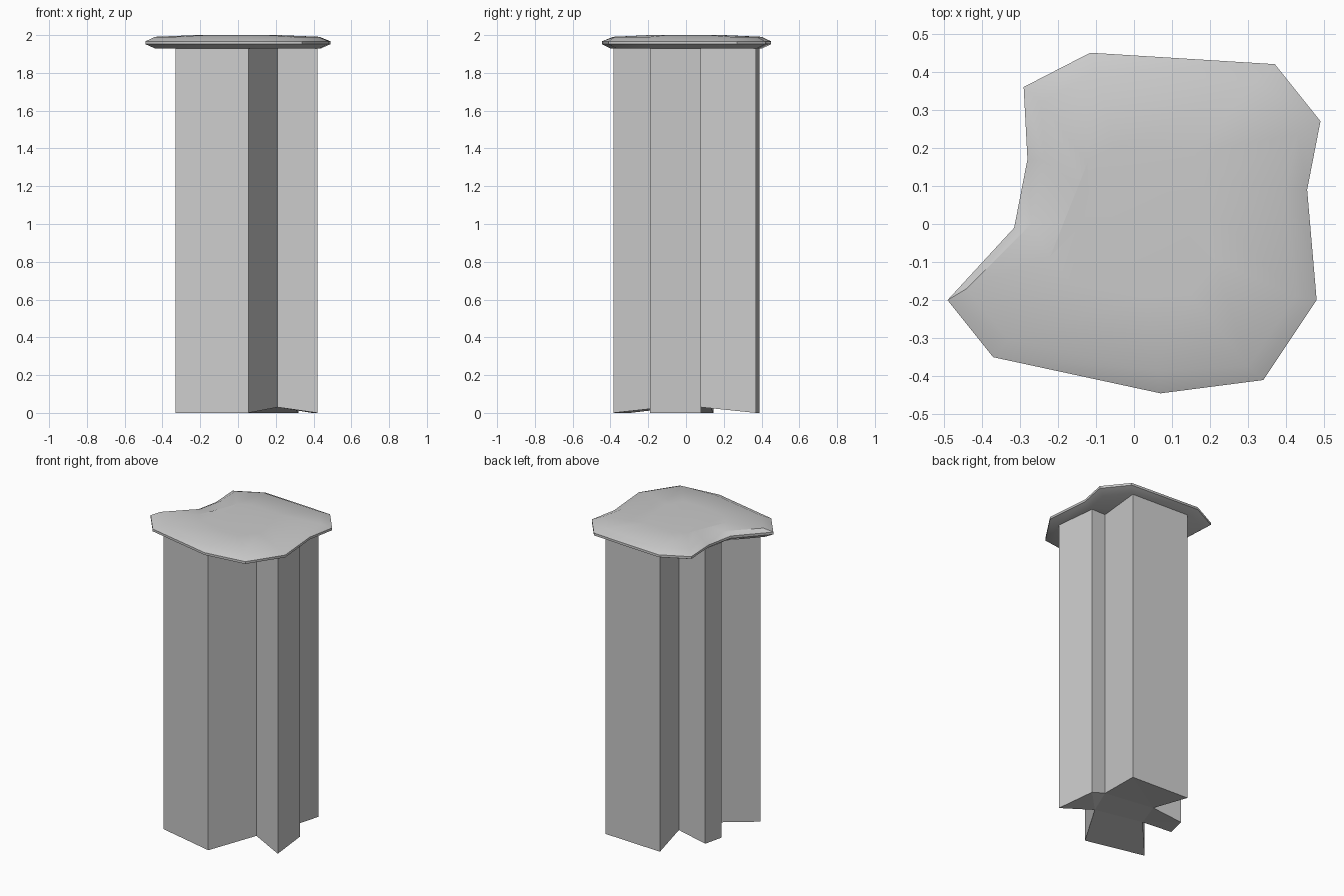
import bpy, bmesh

if "Cube" in bpy.data.objects:
    bpy.data.objects.remove(bpy.data.objects["Cube"])


def loft(name, rings, smooth=False):
    """Skin a stack of equal-length closed rings and cap both ends."""
    bm = bmesh.new()
    loops = [[bm.verts.new(p) for p in ring] for ring in rings]
    n = len(loops[0])
    for lo, hi in zip(loops, loops[1:]):
        for i in range(n):
            j = (i + 1) % n
            bm.faces.new((lo[i], lo[j], hi[j], hi[i]))
    bm.faces.new(loops[0][::-1])
    bm.faces.new(loops[-1])
    bmesh.ops.triangulate(bm, faces=[f for f in bm.faces if len(f.verts) > 4])
    bmesh.ops.recalc_face_normals(bm, faces=bm.faces)
    mesh = bpy.data.meshes.new(name)
    bm.to_mesh(mesh)
    bm.free()
    obj = bpy.data.objects.new(name, mesh)
    bpy.context.collection.objects.link(obj)
    if smooth:
        bpy.ops.object.select_all(action='DESELECT')
        obj.select_set(True)
        bpy.context.view_layer.objects.active = obj
        bpy.ops.object.shade_smooth_by_angle(angle=0.7)
    return obj


# Column: notched cross-section; inner corners of the foot are slightly raised
section = [(-.33, -.295, 0), (.055, -.385, 0), (.21, -.11, .03),
           (.42, -.19, 0), (.39, .08, 0), (.29, .08, .03),
           (.32, .37, 0), (-.085, .39, 0), (-.04, .13, .03),
           (-.24, .145, 0), (-.27, .02, 0), (-.10, -.04, .03)]
loft("column", [section, [(x, y, 1.94) for x, y, _ in section]])

# Cap: irregular slab with chamfered rim and faintly domed top
rim = [(-.49, -.20), (-.37, -.35), (.07, -.445), (.34, -.41),
       (.48, -.20), (.455, .09), (.49, .27), (.37, .42),
       (-.115, .45), (-.29, .36), (-.28, .17), (-.315, -.01)]
top = [(-.44, -.17), (-.33, -.305), (.06, -.385), (.30, -.375),
       (.425, -.19), (.395, .09), (.43, .235), (.32, .375),
       (-.10, .40), (-.245, .32), (-.235, .165), (-.27, 0)]


def ring(points, z, s=1.0):
    return [(x * s, y * s, z) for x, y in points]


loft("cap", [ring(rim, 1.93, .9), ring(rim, 1.952), ring(rim, 1.967),
             ring(top, 1.991), ring(top, 2.0, .5)], smooth=True)
